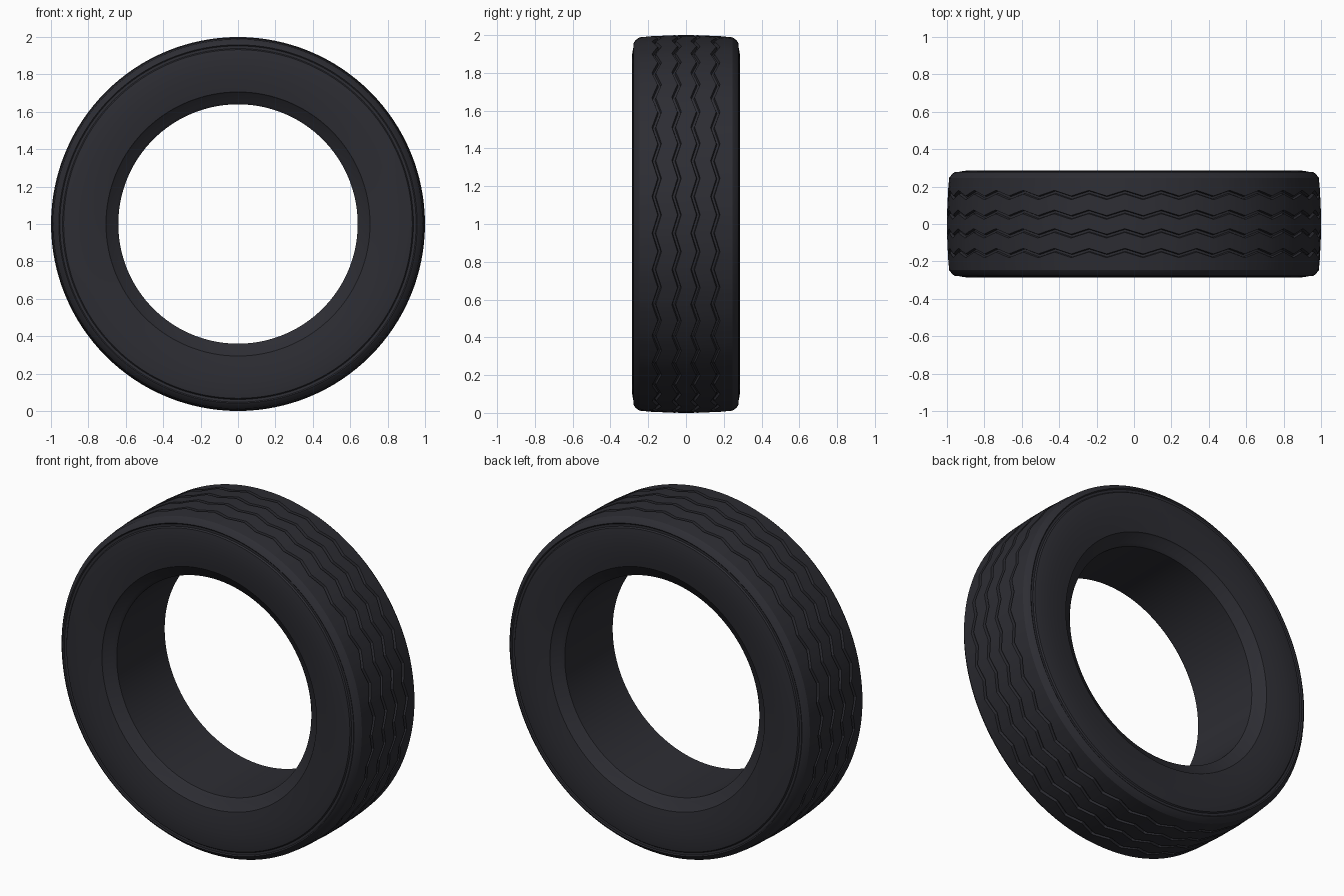
import bpy, bmesh
from math import sin, cos, pi, radians

cube = bpy.data.objects.get("Cube")
if cube:
    bpy.data.objects.remove(cube, do_unlink=True)

SEGMENTS = 128          # steps around the tyre
WAVE = (0, 1, 0, -1)    # zigzag of the tread grooves
AMPLITUDE = 0.015
GROOVE_HALF, GROOVE_DEPTH = 0.010, 0.016

rubber = bpy.data.materials.new("dark rubber")
rubber.use_nodes = True
colour = (0.026, 0.026, 0.033, 1)
rubber.diffuse_color = colour
rubber.node_tree.nodes["Principled BSDF"].inputs["Base Color"].default_value = colour

# Half section from the bead to the tread edge: radius, distance from the middle
side = [(0.64, 0.225), (0.655, 0.24), (0.70, 0.262), (0.706, 0.270), (0.76, 0.279),
        (0.83, 0.285), (0.90, 0.285), (0.932, 0.280), (0.938, 0.272),
        (0.952, 0.272), (0.958, 0.277), (0.972, 0.268), (0.988, 0.247)]


def crown(y):
    """Radius of the slightly domed tread."""
    return 1.0 - 0.18 * y * y


# Closed section: radius, y, zigzag strength
section = [(r, -y, 0) for r, y in side]
for y in (-0.155, -0.05, 0.05, 0.155):
    for offset, depth in ((-GROOVE_HALF, 0), (-GROOVE_HALF * 0.6, GROOVE_DEPTH),
                          (GROOVE_HALF * 0.6, GROOVE_DEPTH), (GROOVE_HALF, 0)):
        section.append((crown(y) - depth, y + offset, AMPLITUDE))
section += [(r, y, 0) for r, y in reversed(side)]

# Tyre swept around its axle
bm = bmesh.new()
rings = []
for i in range(SEGMENTS):
    a = 2 * pi * i / SEGMENTS
    shift = WAVE[i % len(WAVE)]
    rings.append([bm.verts.new((r * cos(a), y + zig * shift, 1 + r * sin(a)))
                  for r, y, zig in section])
count = len(section)
for i, ring in enumerate(rings):
    following = rings[(i + 1) % SEGMENTS]
    for j in range(count):
        k = (j + 1) % count
        bm.faces.new((ring[j], ring[k], following[k], following[j]))
bmesh.ops.recalc_face_normals(bm, faces=bm.faces)
mesh = bpy.data.meshes.new("tyre")
bm.to_mesh(mesh)
bm.free()
mesh.materials.append(rubber)
tyre = bpy.data.objects.new("tyre", mesh)
bpy.context.collection.objects.link(tyre)

# Smooth rubber with crisp groove edges
bpy.context.view_layer.objects.active = tyre
tyre.select_set(True)
bpy.ops.object.shade_smooth_by_angle(angle=radians(28))
